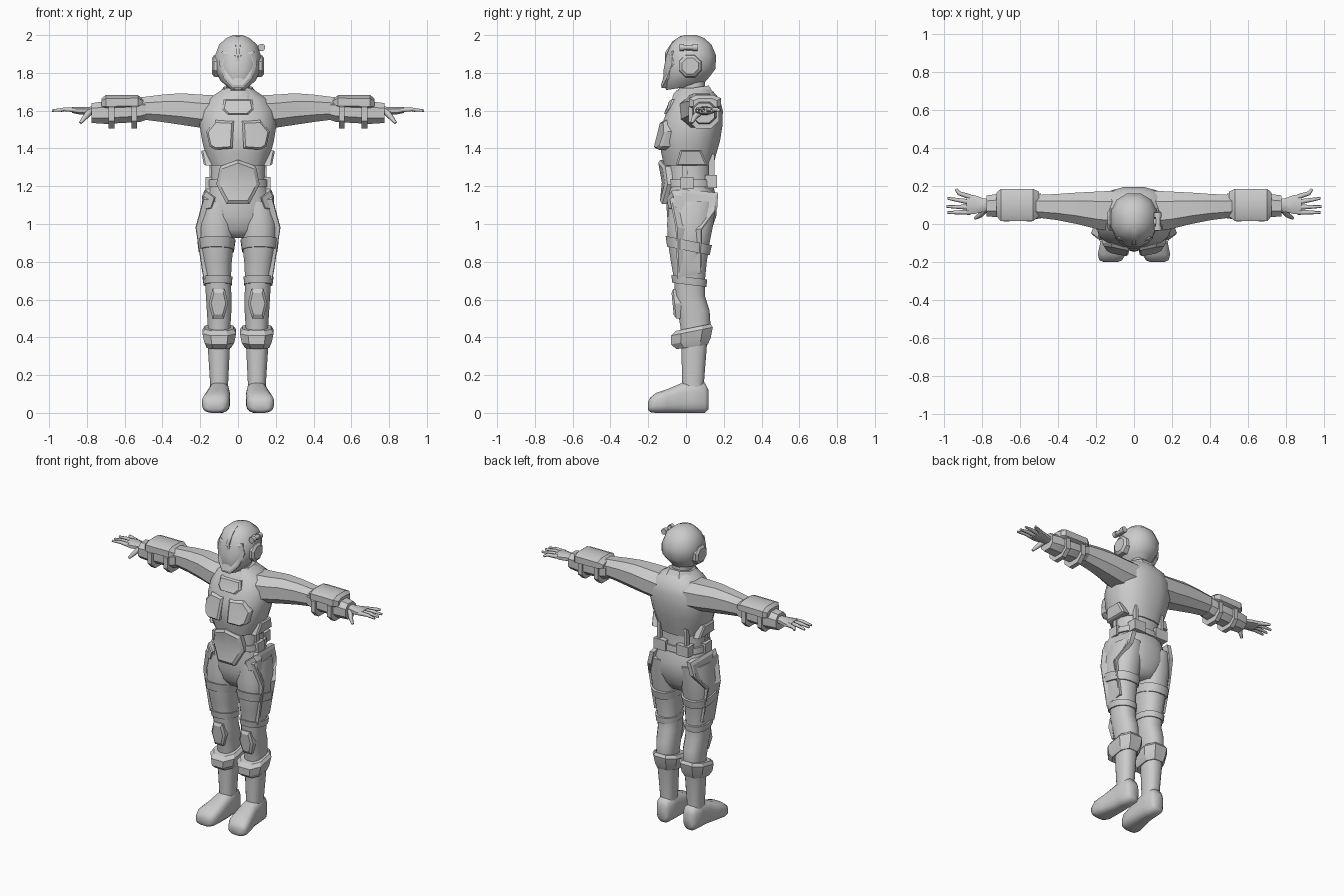
import bpy
import bmesh
from math import cos, sin, pi, radians, copysign
from mathutils import Vector

default_cube = bpy.data.objects.get("Cube")
if default_cube:
    bpy.data.objects.remove(default_cube, do_unlink=True)

# One plain grey for the whole suit
grey = bpy.data.materials.new("suit grey")
grey.use_nodes = True
suit_colour = (0.6, 0.6, 0.6, 1)
grey.diffuse_color = suit_colour
grey.node_tree.nodes["Principled BSDF"].inputs["Base Color"].default_value = suit_colour


def finish(name, bm, mirror, sharp_angle):
    """Turn a bmesh into a named object, smooth except at sharp edges."""
    bmesh.ops.recalc_face_normals(bm, faces=bm.faces)
    for face in bm.faces:
        face.smooth = True
    for edge in bm.edges:
        edge.smooth = edge.calc_face_angle(pi) < radians(sharp_angle)
    mesh = bpy.data.meshes.new(name)
    bm.to_mesh(mesh)
    bm.free()
    mesh.materials.append(grey)
    obj = bpy.data.objects.new(name, mesh)
    bpy.context.collection.objects.link(obj)
    if mirror:
        modifier = obj.modifiers.new("mirror", "MIRROR")
        modifier.use_mirror_merge = False
    return obj


def skin(bm, rings):
    """Bridge equal rings of vertices and close both ends."""
    count = len(rings[0])
    for low, high in zip(rings, rings[1:]):
        for i in range(count):
            j = (i + 1) % count
            bm.faces.new((low[i], low[j], high[j], high[i]))
    bm.faces.new(rings[0])
    bm.faces.new(rings[-1])


def loft(name, axis, sections, sides=16, power=2.4, mirror=True, sharp_angle=35):
    """Sections: position on axis, min and max of the two other axes, optional tilt."""
    bm = bmesh.new()
    rings = []
    for position, a0, a1, b0, b1, *tilt in sections:
        ring = []
        for i in range(sides):
            angle = 2 * pi * (i + 0.5) / sides
            c, s = cos(angle), sin(angle)
            limit = cos(pi / sides)
            c = copysign((abs(c) / limit) ** (2 / power), c)
            s = copysign((abs(s) / limit) ** (2 / power), s)
            a = (a0 + a1 + c * (a1 - a0)) / 2
            b = (b0 + b1 + s * (b1 - b0)) / 2
            t = position + (tilt[0] * b if tilt else 0)
            point = {"x": (t, a, b), "y": (a, t, b), "z": (a, b, t)}[axis]
            ring.append(bm.verts.new(point))
        rings.append(ring)
    skin(bm, rings)
    return finish(name, bm, mirror, sharp_angle)


def box(name, x, y, z, mirror=True):
    return loft(name, "z", [(z[0], *x, *y), (z[1], *x, *y)], sides=4, mirror=mirror)


def plate(name, outline, place, push, taper=0.85, mirror=True):
    """Chamfered armour plate: an outline laid on a surface and pushed outward."""
    bm = bmesh.new()
    push = Vector(push)
    points = [Vector(place(u, v)) for u, v in outline]
    middle = sum(points, Vector()) / len(points)
    rings = [[bm.verts.new(p - 2 * push) for p in points],
             [bm.verts.new(p + push * 0.4) for p in points],
             [bm.verts.new(middle.lerp(p, taper) + push) for p in points]]
    skin(bm, rings)
    bm.faces.ensure_lookup_table()
    bmesh.ops.poke(bm, faces=[bm.faces[-1]])
    return finish(name, bm, mirror, 20)


def front(y, curve=0, slope=0, level=0):
    """Curved surface facing forward, as a function of x and z."""
    return lambda u, v: (u, y + curve * u * u + slope * (v - level), v)


def symmetric(half):
    """Complete an outline given for +x only, from top to bottom."""
    return half + [(-u, v) for u, v in reversed(half) if u > 0]


def tube(name, points, radii):
    """Tapered finger drawn along a poly curve."""
    curve = bpy.data.curves.new(name, "CURVE")
    curve.dimensions = "3D"
    curve.bevel_depth = 1
    curve.bevel_resolution = 1
    curve.use_fill_caps = True
    spline = curve.splines.new("POLY")
    spline.points.add(len(points) - 1)
    for target, point, radius in zip(spline.points, points, radii):
        target.co = (*point, 1)
        target.radius = radius
    curve.materials.append(grey)
    obj = bpy.data.objects.new(name, curve)
    bpy.context.collection.objects.link(obj)
    modifier = obj.modifiers.new("mirror", "MIRROR")
    modifier.use_mirror_merge = False


# Torso
loft("waist", "z", [(1.08, -.16, .16, -.1, .15), (1.18, -.155, .155, -.1, .145),
                    (1.27, -.143, .143, -.1, .135), (1.36, -.15, .15, -.1, .14)], mirror=False)
loft("vest", "z", [(1.31, -.15, .15, -.118, .145), (1.37, -.172, .172, -.13, .16),
                   (1.44, -.19, .19, -.14, .18), (1.52, -.203, .203, -.13, .193),
                   (1.6, -.195, .195, -.1, .195), (1.66, -.16, .16, -.07, .18),
                   (1.7, -.1, .1, -.05, .145), (1.72, -.075, .075, -.035, .12)], mirror=False)
plate("chest_plate", [(.022, 1.545), (.12, 1.55), (.168, 1.49), (.15, 1.41), (.12, 1.393), (.03, 1.4)],
      front(-.138, 1.4, .25, 1.45), (0, -.025, 0))
plate("belly_plate", symmetric([(0, 1.34), (.095, 1.305), (.115, 1.21), (.06, 1.105)]),
      front(-.128, 3), (0, -.022, 0), mirror=False)
plate("throat_plate", symmetric([(.075, 1.66), (.085, 1.61), (.055, 1.58)]),
      front(-.1, 2, .35, 1.6), (0, -.018, 0), mirror=False)
loft("collar", "z", [(1.64, -.125, .125, -.085, .16, .15), (1.7, -.085, .085, -.065, .13, .15),
                     (1.715, -.075, .075, -.05, .12, .15)], sides=8, mirror=False)
loft("neck", "z", [(1.66, -.06, .06, -.03, .1), (1.78, -.06, .06, -.03, .1)], mirror=False)
plate("rib_plate", [(-.03, 1.39), (.08, 1.39), (.115, 1.31), (-.055, 1.31)],
      lambda u, v: (.165 + .2 * (v - 1.31), u, v), (.015, 0, 0))

# Belt and its pouches
loft("belt", "z", [(1.195, -.163, .163, -.108, .153), (1.235, -.16, .16, -.107, .15)], mirror=False)
box("side_pouch", (.13, .172), (-.03, .04), (1.185, 1.25))
box("back_pouch", (.04, .13), (.1, .163), (1.19, 1.26))
box("back_strap", (.09, .11), (.12, .15), (1.22, 1.37))
box("side_strap", (.135, .152), (-.02, .01), (1.24, 1.33))

# Hips and legs
loft("pelvis", "z", [(.925, -.08, .08, -.05, .11), (.97, -.14, .14, -.085, .135),
                     (1.04, -.18, .18, -.1, .16), (1.12, -.175, .175, -.105, .165),
                     (1.19, -.158, .158, -.1, .148)], mirror=False, sharp_angle=60)
loft("leg", "z", [(1.12, .03, .185, -.09, .16), (1.0, .012, .21, -.1, .145),
                  (.9, .022, .205, -.095, .125), (.8, .033, .19, -.08, .11),
                  (.7, .038, .175, -.062, .1), (.62, .035, .17, -.06, .1),
                  (.54, .035, .165, -.045, .125), (.46, .04, .16, -.03, .13),
                  (.35, .043, .16, -.025, .11), (.16, .052, .148, -.02, .095),
                  (.1, .052, .148, -.02, .095)])
loft("upper_thigh_band", "z", [(.86, .022, .208, -.1, .125, -.2), (.915, .014, .215, -.108, .137, -.2)])
loft("lower_thigh_band", "z", [(.68, .032, .182, -.072, .108, -.12), (.72, .03, .188, -.078, .112, -.12)])
plate("hip_plate", [(-.085, 1.13), (-.03, 1.185), (.17, 1.165), (.165, 1.08), (.085, .97),
                    (.08, .74), (-.045, .71), (-.055, .98)],
      lambda u, v: (.222 - (.24 if v > .97 else .17) * abs(v - .97) - u * u, u, v), (.012, 0, 0), .9)
plate("hip_guard", [(.12, 1.14), (.17, 1.18), (.19, 1.15), (.19, 1.07), (.14, 1.08)],
      front(-.12, 2), (0, -.015, 0))
plate("knee_plate", [(.07, .655), (.135, .655), (.155, .58), (.135, .5), (.075, .5), (.052, .58)],
      front(-.055, 0, -.1, .6), (0, -.018, 0), .75)
loft("boot_cuff", "z", [(.345, .037, .165, -.05, .115, .15), (.375, .02, .178, -.08, .13, .15),
                        (.425, .01, .188, -.08, .142, .2), (.445, .025, .175, -.055, .13, .2)],
     sides=8, power=2.6, sharp_angle=25)
loft("boot", "y", [(.12, .065, .13, .02, .12), (.1, .05, .148, 0, .16), (.03, .045, .155, 0, .168),
                   (-.03, .043, .16, 0, .155), (-.1, .042, .178, 0, .125), (-.16, .046, .19, 0, .105),
                   (-.19, .062, .182, .004, .08), (-.2, .085, .16, .015, .06)], power=3, sharp_angle=60)

# Arms with forearm guards
loft("arm", "x", [(.1, -.04, .175, 1.5, 1.68), (.2, -.025, .17, 1.51, 1.685),
                  (.3, 0, .165, 1.525, 1.692), (.4, .02, .158, 1.54, 1.685),
                  (.52, .035, .152, 1.555, 1.67)], sides=8)
loft("sleeve", "x", [(.49, .03, .16, 1.55, 1.66), (.52, .025, .165, 1.54, 1.66),
                     (.7, .035, .16, 1.53, 1.65), (.775, .04, .15, 1.535, 1.64)], sides=8)
loft("forearm_guard", "x", [(.5, .04, .17, 1.62, 1.66), (.53, .015, .185, 1.61, 1.682),
                            (.7, .015, .185, 1.605, 1.682), (.722, .04, .165, 1.61, 1.665)],
     sides=8, power=3, sharp_angle=25)
for label, x in (("inner", .55), ("outer", .67)):
    loft(label + "_forearm_strap", "x", [(x - .015, .012, .175, 1.505, 1.66),
                                         (x + .015, .012, .175, 1.505, 1.66)], sides=8)

# Hands
loft("palm", "x", [(.75, .07, .13, 1.575, 1.625), (.79, .066, .134, 1.58, 1.62),
                   (.84, .052, .152, 1.58, 1.62), (.88, .052, .152, 1.588, 1.618)], sides=8)
for finger, root, tip, reach in (("index", .062, .06, .98), ("middle", .088, .092, .985),
                                 ("ring", .115, .135, .98), ("little", .142, .182, .935)):
    bend = (root + tip) / 2
    tube(finger + "_finger", [(.86, root, 1.603), (.92, bend, 1.607), (reach, tip, 1.6)],
         (.014, .011, .007))
tube("thumb", [(.785, .075, 1.595), (.81, .045, 1.565), (.835, .03, 1.535)], (.018, .014, .008))

# Helmet
loft("helmet", "z", [(1.725, -.05, .05, -.105, .09, .15), (1.765, -.095, .095, -.122, .125, .12),
                     (1.82, -.12, .12, -.118, .155), (1.89, -.122, .122, -.105, .16),
                     (1.95, -.1, .1, -.08, .135), (1.985, -.06, .06, -.045, .095),
                     (2.0, -.025, .025, -.01, .055)], sides=12, power=2.2, mirror=False)
plate("visor", symmetric([(0, 1.9), (.085, 1.915), (.1, 1.85), (.075, 1.77), (.03, 1.72)]),
      front(-.115, 4, .15, 1.8), (0, -.014, 0), mirror=False)
loft("crest", "y", [(-.11, -.01, .01, 1.86, 1.91), (-.07, -.013, .013, 1.9, 1.968),
                    (-.03, -.013, .013, 1.93, 1.995), (.03, -.012, .012, 1.95, 2.0)], sides=4, mirror=False)
loft("ear_disc", "x", [(.09, -.04, .085, 1.775, 1.9), (.127, -.037, .08, 1.78, 1.893),
                       (.138, -.022, .065, 1.795, 1.878)], sides=8, power=2, sharp_angle=20)

# Small lamp on the left of the helmet
box("lamp_bracket", (.08, .125), (.0, .03), (1.915, 1.945), mirror=False)
for label, start, end, r in (("body", -.02, .05, .013), ("front_cap", -.035, -.01, .019),
                             ("back_cap", .035, .06, .019)):
    loft("lamp_" + label, "y", [(y, .125 - r, .125 + r, 1.935 - r, 1.935 + r) for y in (start, end)],
         sides=12, power=2, mirror=False)
